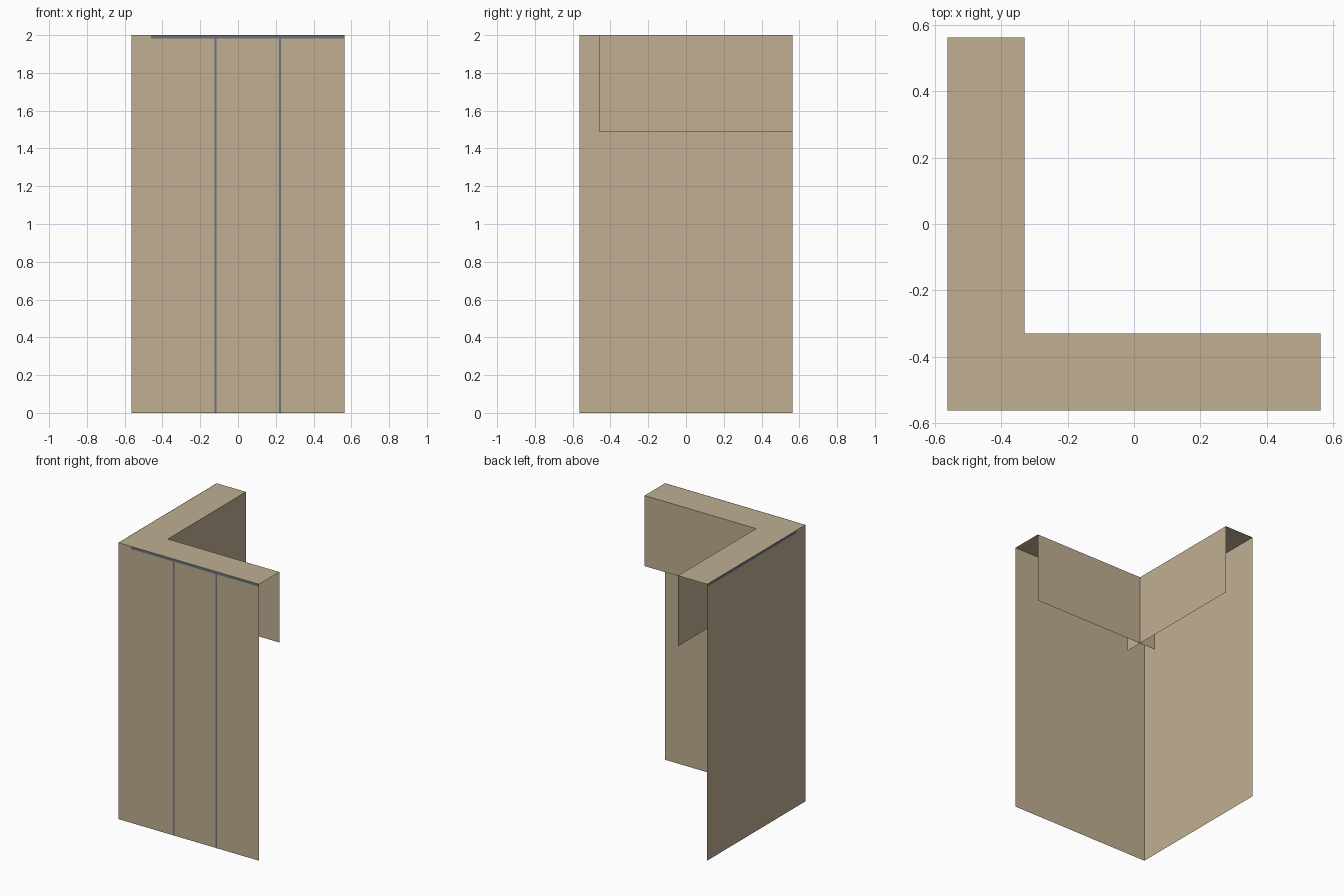
import bpy
import bmesh

cube = bpy.data.objects.get("Cube")
if cube:
    bpy.data.objects.remove(cube, do_unlink=True)

H = 0.5625      # half width of the footprint
INNER = -0.33   # inner edge of the L
START = -0.46   # where inner panels and trim begin
TOP = 2.0
DROP = 1.49     # bottom of the inner panels
TRIM = 0.018    # height of the top trim
GAP = 0.0015    # trim stands this far off the wall


def material(name, rgb):
    m = bpy.data.materials.new(name)
    m.use_nodes = True
    m.diffuse_color = (*rgb, 1)
    bsdf = next(n for n in m.node_tree.nodes if n.type == 'BSDF_PRINCIPLED')
    bsdf.inputs["Base Color"].default_value = (*rgb, 1)
    return m


tan = material("tan", (0.527, 0.429, 0.288))
slate = material("slate grey", (0.147, 0.165, 0.212))


def sheet(name, points, mat):
    """One flat face through the given points."""
    mesh = bpy.data.meshes.new(name)
    bm = bmesh.new()
    bm.faces.new([bm.verts.new(p) for p in points])
    bm.to_mesh(mesh)
    bm.free()
    mesh.materials.append(mat)
    obj = bpy.data.objects.new(name, mesh)
    bpy.context.collection.objects.link(obj)
    return obj


def wall(name, axis, at, a, b, z0, z1, mat, outward=True):
    """Upright sheet across the x or y axis, spanning a to b along the other."""
    pts = [(a, z0), (b, z0), (b, z1), (a, z1)]
    if axis == 'y':
        pts = [(s, at, z) for s, z in pts]      # faces -y
    else:
        pts = [(at, s, z) for s, z in pts][::-1]  # faces -x
    return sheet(name, pts if outward else pts[::-1], mat)


# L-shaped top
sheet("top_panel", [(-H, -H, TOP), (H, -H, TOP), (H, INNER, TOP),
                    (INNER, INNER, TOP), (INNER, H, TOP), (-H, H, TOP)], tan)

# Full-height outer walls, short inner panels that cross at the corner, top trim
for axis, side in (('y', "front"), ('x', "right")):
    wall(side + "_wall", axis, -H, -H, H, 0, TOP, tan)
    wall(side + "_inner_panel", axis, INNER, START, H, DROP, TOP, tan, False)
    wall(side + "_top_trim", axis, -H - GAP, START, H, TOP - TRIM, TOP, slate)

# Two upright seams dividing the front into equal panels
for i in (1, 2):
    x = START + (H - START) * i / 3
    wall(f"front_seam_{i}", 'y', -H - GAP, x - 0.005, x + 0.005, 0, TOP - TRIM, slate)
